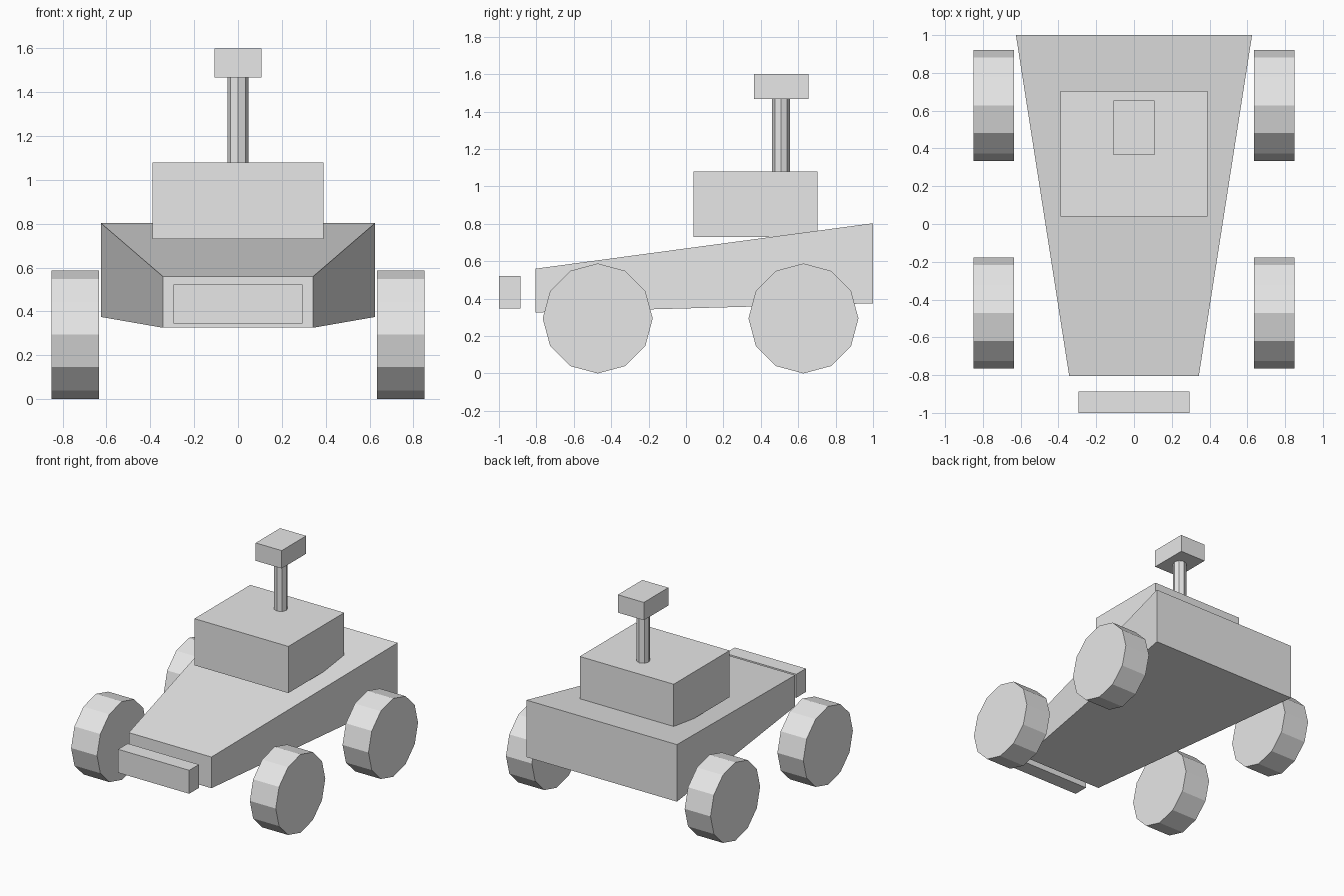
import bpy, bmesh, math
from mathutils import Matrix

if "Cube" in bpy.data.objects:
    bpy.data.objects.remove(bpy.data.objects["Cube"])

grey = bpy.data.materials.new("light_grey")
grey.diffuse_color = (0.8, 0.8, 0.8, 1)
grey.use_nodes = True
grey.node_tree.nodes["Principled BSDF"].inputs["Base Color"].default_value = grey.diffuse_color


def add_object(name, bm):
    bmesh.ops.recalc_face_normals(bm, faces=bm.faces)
    mesh = bpy.data.meshes.new(name)
    bm.to_mesh(mesh)
    bm.free()
    mesh.materials.append(grey)
    obj = bpy.data.objects.new(name, mesh)
    bpy.context.collection.objects.link(obj)
    return obj


def box(name, half_width, y0, y1, z0, z1, back=None):
    """Box centred on x = 0; back = (half_width, z0, z1) tapers its rear end."""
    bm = bmesh.new()
    bmesh.ops.create_cube(bm, size=2)
    for v in bm.verts:
        w, lo, hi = back if back and v.co.y > 0 else (half_width, z0, z1)
        v.co = (w * v.co.x, y1 if v.co.y > 0 else y0, hi if v.co.z > 0 else lo)
    return add_object(name, bm)


def cylinder(name, sides, radius, depth, centre, axis_x=False):
    bm = bmesh.new()
    bmesh.ops.create_cone(bm, cap_ends=True, segments=sides, radius1=radius,
                          radius2=radius, depth=depth)
    if axis_x:
        bmesh.ops.transform(bm, verts=bm.verts,
                            matrix=Matrix.Rotation(math.pi / 2, 4, 'Y'))
    bmesh.ops.translate(bm, verts=bm.verts, vec=centre)
    return add_object(name, bm)


# Wedge body, wider and taller at the back
box("body", 0.343, -0.805, 1.0, 0.326, 0.56, back=(0.625, 0.375, 0.803))

# Cabin block sunk into the sloping deck
box("cabin", 0.39, 0.04, 0.703, 0.73, 1.08)

# Mast and sensor head
cylinder("mast", 8, 0.047, 0.39, (0, 0.508, 1.275))
box("mast_head", 0.108, 0.364, 0.654, 1.466, 1.6)

# Detached front bumper
box("front_bumper", 0.295, -1.0, -0.886, 0.346, 0.522)

# Four wheels
for end, y in (("front", -0.472), ("back", 0.628)):
    for side, s in (("left", -1), ("right", 1)):
        cylinder(f"{end}_{side}_wheel", 12, 0.294, 0.215,
                 (s * 0.742, y, 0.294), axis_x=True)
